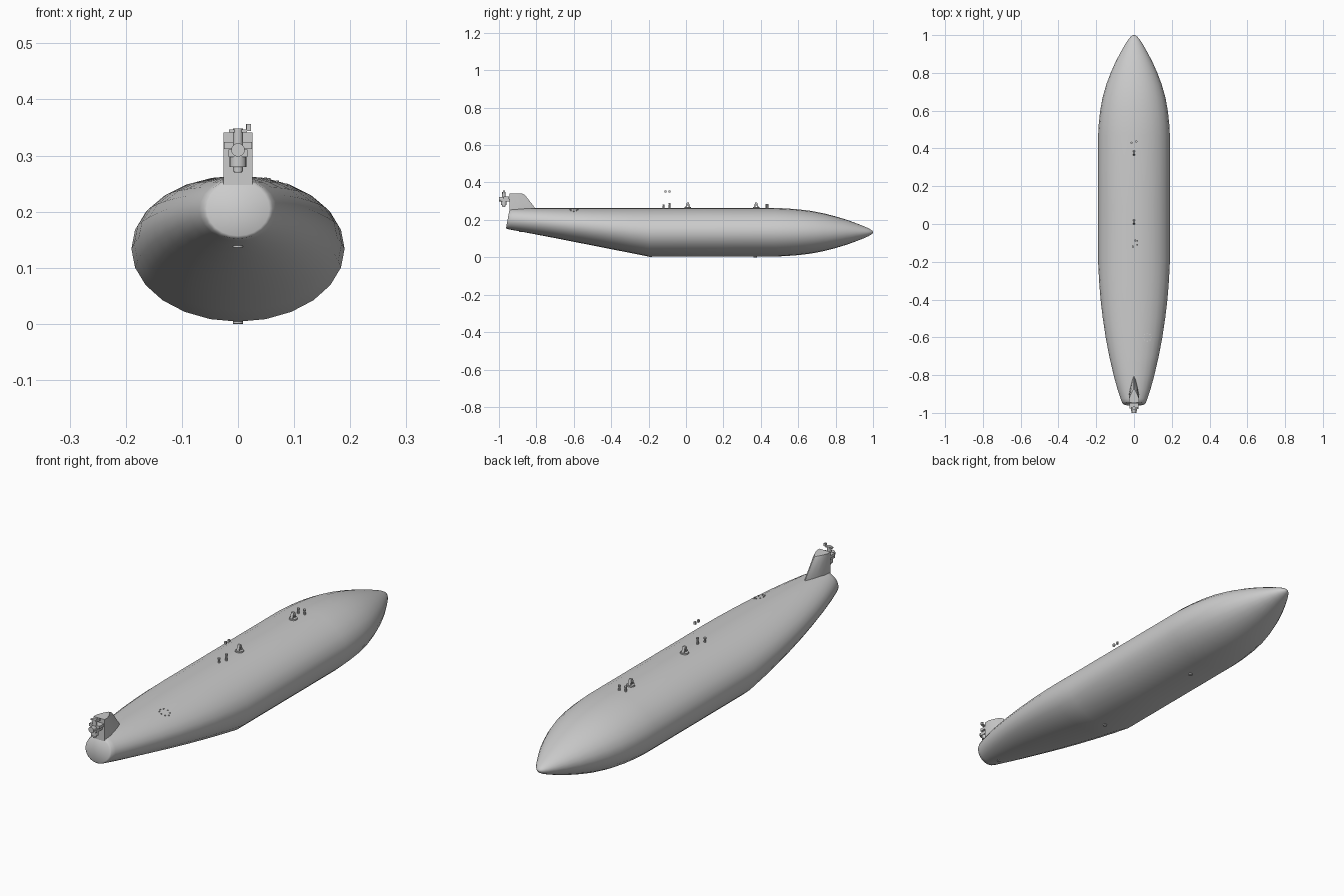
import bpy, bmesh, math
from mathutils import Matrix, Vector

if "Cube" in bpy.data.objects:
    bpy.data.objects.remove(bpy.data.objects["Cube"])

grey = bpy.data.materials.new("light grey paint")
grey.use_nodes = True
grey.diffuse_color = (0.6, 0.6, 0.6, 1)
grey.node_tree.nodes["Principled BSDF"].inputs["Base Color"].default_value = (0.6, 0.6, 0.6, 1)


def finish(name, bm, angle=35):
    bmesh.ops.recalc_face_normals(bm, faces=bm.faces)
    mesh = bpy.data.meshes.new(name)
    bm.to_mesh(mesh)
    bm.free()
    mesh.materials.append(grey)
    obj = bpy.data.objects.new(name, mesh)
    bpy.context.collection.objects.link(obj)
    bpy.ops.object.select_all(action="DESELECT")
    obj.select_set(True)
    bpy.context.view_layer.objects.active = obj
    bpy.ops.object.shade_smooth_by_angle(angle=math.radians(angle))
    return obj


def box(name, centre, size):
    bm = bmesh.new()
    bmesh.ops.create_cube(bm, size=1)
    bmesh.ops.scale(bm, vec=size, verts=bm.verts)
    bmesh.ops.translate(bm, vec=centre, verts=bm.verts)
    return finish(name, bm)


def cylinder(name, centre, r1, r2, depth, axis="Z", sides=16):
    bm = bmesh.new()
    bmesh.ops.create_cone(bm, cap_ends=True, segments=sides, radius1=r1, radius2=r2, depth=depth)
    if axis == "Y":
        bmesh.ops.rotate(bm, matrix=Matrix.Rotation(math.pi / 2, 3, "X"), verts=bm.verts)
    bmesh.ops.translate(bm, vec=centre, verts=bm.verts)
    return finish(name, bm)


def loft(name, rings, angle=35):
    bm = bmesh.new()
    loops = [[bm.verts.new(p) for p in ring] for ring in rings]
    for a, b in zip(loops, loops[1:]):
        for i in range(len(a)):
            j = (i + 1) % len(a)
            bm.faces.new((a[i], a[j], b[j], b[i]))
    bm.faces.new(loops[0])
    bm.faces.new(loops[-1])
    return finish(name, bm, angle)


def hull_ring(y, half_width, bottom, top, slant=0.0):
    mid, half = (top + bottom) / 2, (top - bottom) / 2
    ring = []
    for i in range(24):
        a = math.tau * i / 24
        z = mid + half * math.sin(a)
        ring.append((half_width * math.cos(a), y + slant * (z - mid), z))
    return ring


# Hull: upswept tail, straight middle, pointed nose
TOP, BOTTOM, MID, WIDE = 0.264, 0.004, 0.134, 0.19
rings = [hull_ring(-0.953, 0.056, 0.157, 0.254, 0.19)]
for y, w in ((-0.948, 0.062), (-0.93, 0.069), (-0.88, 0.086), (-0.8, 0.108), (-0.7, 0.131),
             (-0.6, 0.15), (-0.5, 0.165), (-0.4, 0.177), (-0.3, 0.185), (-0.2, WIDE)):
    rise = (-0.2 - y) / 0.75
    slant = 0.19 * max(0, 1 - (y + 0.948) / 0.2)
    rings.append(hull_ring(y, w, BOTTOM + 0.148 * rise, TOP - 0.005 * rise ** 6, slant))
for y, f in ((0.1, 1), (0.47, 1), (0.53, 0.982), (0.6, 0.942), (0.67, 0.876), (0.74, 0.77),
             (0.8, 0.65), (0.86, 0.51), (0.91, 0.37), (0.95, 0.25), (0.975, 0.165),
             (0.99, 0.1), (0.997, 0.055), (1.0, 0.01)):
    rings.append(hull_ring(y, WIDE * f, MID - 0.13 * f, MID + 0.13 * f))
loft("hull", rings, 60)


# Tail fin: tapered plan with a raked leading edge
def fin_ring(z, front):
    back = -0.945
    length = front - back
    plan = ((0.026, 0), (0.026, 0.3), (0.018, 0.6), (0.009, 0.85), (0.002, 1))
    right = [(x, back + length * t, z) for x, t in plan]
    left = [(-x, y, z) for x, y, z in reversed(right)]
    return right + left


loft("tail_fin", [fin_ring(0.245, -0.80), fin_ring(0.27, -0.812),
                  fin_ring(0.332, -0.86), fin_ring(0.341, -0.875)])

# Fitting on the back of the fin
box("fitting_plate", (0, -0.965, 0.304), (0.034, 0.05, 0.014))
box("fitting_block", (0, -0.962, 0.318), (0.05, 0.03, 0.012))
cylinder("fitting_stem", (0, -0.974, 0.31), 0.009, 0.009, 0.076)
cylinder("fitting_collar", (0, -0.974, 0.29), 0.015, 0.015, 0.02)
cylinder("fitting_tip", (0, -0.974, 0.276), 0.007, 0.01, 0.012)
cylinder("fitting_nozzle", (0, -0.98, 0.31), 0.012, 0.012, 0.04, "Y")
box("fitting_arm", (0, -0.974, 0.344), (0.032, 0.012, 0.005))
box("fitting_lever", (0.019, -0.974, 0.35), (0.008, 0.01, 0.012))


# Suspension lugs: round foot with two slanted legs meeting at the top
def lug(name, y):
    cylinder(name + "_foot", (0, y, 0.266), 0.017, 0.017, 0.006)
    bm = bmesh.new()
    outline = ((-0.014, 0.266), (-0.005, 0.293), (0.005, 0.293), (0.014, 0.266),
               (0.006, 0.266), (0, 0.283), (-0.006, 0.266))
    face = bm.faces.new([bm.verts.new((-0.006, y + dy, z)) for dy, z in outline])
    out = bmesh.ops.extrude_face_region(bm, geom=[face])
    moved = [v for v in out["geom"] if isinstance(v, bmesh.types.BMVert)]
    bmesh.ops.translate(bm, vec=Vector((0.012, 0, 0)), verts=moved)
    finish(name, bm)


lug("front_lug", 0.01)
lug("rear_lug", 0.375)

# Connector posts and loose caps beside the lugs
for i, (x, y, h) in enumerate(((-0.006, -0.12, 0.018), (0.006, -0.088, 0.026),
                               (-0.014, 0.43, 0.02), (0.012, 0.436, 0.02))):
    cylinder(f"connector_post_{i}", (x, y, 0.262 + h / 2), 0.005, 0.004, h, sides=10)
    cylinder(f"connector_head_{i}", (x, y, 0.262 + h), 0.006, 0.006, 0.006, sides=10)
for i, y in enumerate((-0.11, -0.088)):
    box(f"raised_cap_{i}", (0.018, y, 0.351), (0.008, 0.009, 0.011))

# Ring of small fasteners round the filler
for i in range(8):
    a = math.tau * i / 8
    x, y = 0.07 + 0.021 * math.cos(a), -0.6 + 0.021 * math.sin(a)
    rise = (-0.2 - y) / 0.75
    low, high = BOTTOM + 0.148 * rise, TOP
    z = (low + high) / 2 + (high - low) / 2 * math.sqrt(1 - (x / 0.15) ** 2)
    cylinder(f"filler_fastener_{i}", (x, y, z), 0.003, 0.003, 0.004, sides=8)

# Drain plugs along the belly
for i, (y, z) in enumerate(((-0.885, 0.139), (-0.19, 0.004), (0.37, 0.003))):
    cylinder(f"drain_plug_{i}", (0, y, z), 0.009, 0.009, 0.006)
